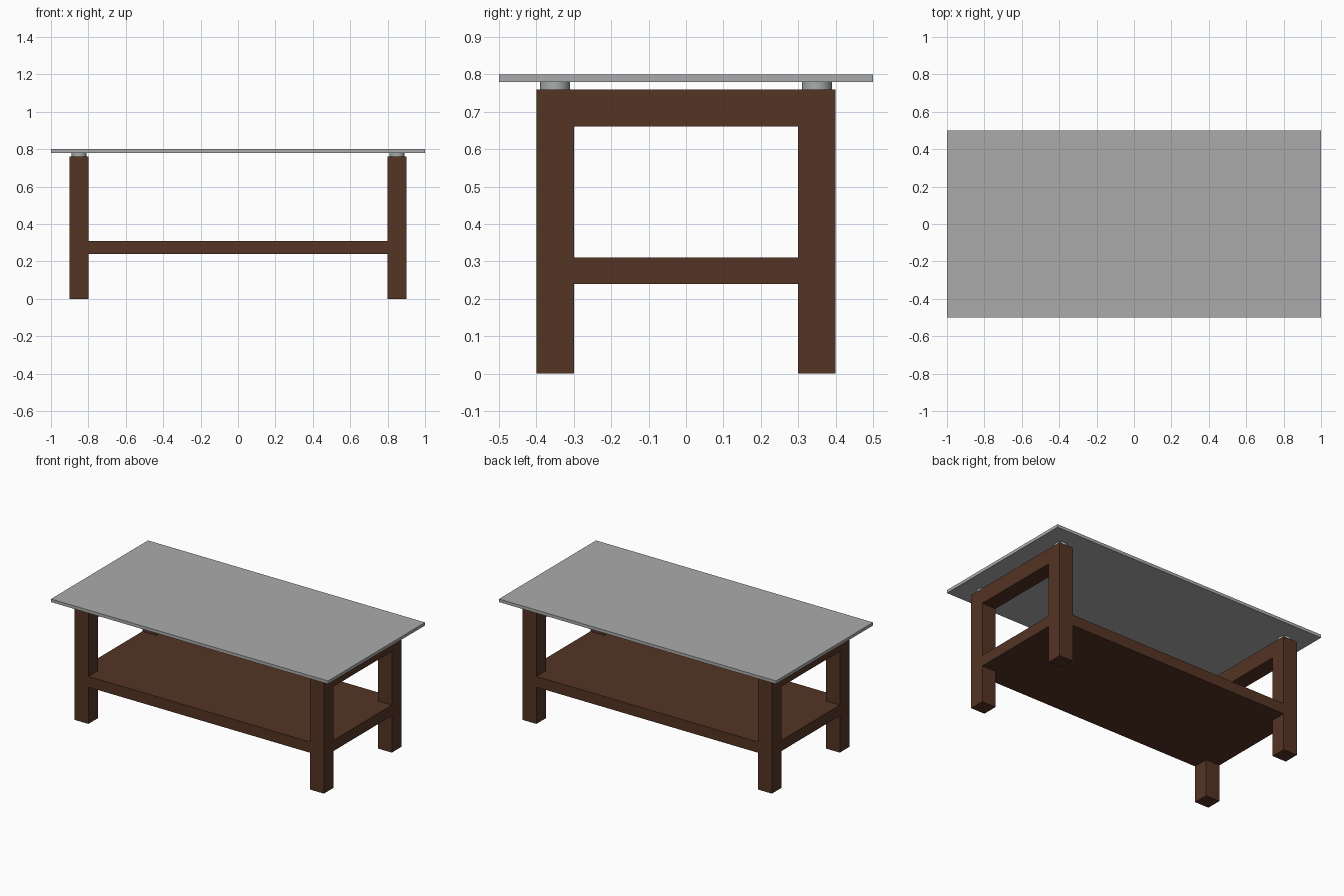
import bpy, bmesh

if "Cube" in bpy.data.objects:
    bpy.data.objects.remove(bpy.data.objects["Cube"])


def material(name, rgb):
    m = bpy.data.materials.new(name)
    m.diffuse_color = (*rgb, 1)
    m.use_nodes = True
    m.node_tree.nodes["Principled BSDF"].inputs["Base Color"].default_value = m.diffuse_color
    return m


wood = material("dark wood", (0.09, 0.034, 0.018))
grey = material("grey top", (0.41, 0.41, 0.41))
metal = material("grey metal", (0.39, 0.42, 0.40))


def box(name, lo, hi, mat):
    """Box between two opposite corners."""
    bpy.ops.mesh.primitive_cube_add(size=1, location=[(a + b) / 2 for a, b in zip(lo, hi)])
    ob = bpy.context.object
    ob.name = name
    ob.scale = [b - a for a, b in zip(lo, hi)]
    bpy.ops.object.transform_apply(location=False, rotation=False, scale=True)
    ob.data.materials.append(mat)
    return ob


# table top
box("table_top", (-1, -0.5, 0.78), (1, 0.5, 0.80), grey)

for sx, side in ((-1, "left"), (1, "right")):
    x = 0.85 * sx
    # rail joining the two legs of each end frame
    box(f"{side}_top_rail", (x - 0.05, -0.3, 0.66), (x + 0.05, 0.3, 0.76), wood)
    for sy, end in ((-1, "front"), (1, "back")):
        y = 0.35 * sy
        # leg
        box(f"{end}_{side}_leg", (x - 0.05, y - 0.05, 0), (x + 0.05, y + 0.05, 0.76), wood)
        # round spacer between leg and top
        bpy.ops.mesh.primitive_cylinder_add(vertices=32, radius=0.04, depth=0.02,
                                            location=(x, y, 0.77))
        spacer = bpy.context.object
        spacer.name = f"{end}_{side}_spacer"
        spacer.data.materials.append(metal)
        bpy.ops.object.shade_smooth_by_angle()

# lower shelf, flush with the legs and notched around them
outline = []
for sx, sy in ((1, 1), (-1, 1), (-1, -1), (1, -1)):
    corner = [(0.9, 0.3), (0.8, 0.3), (0.8, 0.4)]
    if sx * sy < 0:
        corner.reverse()
    outline += [(sx * px, sy * py) for px, py in corner]

bm = bmesh.new()
face = bm.faces.new([bm.verts.new((px, py, 0.24)) for px, py in outline])
top = bmesh.ops.extrude_face_region(bm, geom=[face], use_keep_orig=True)
bmesh.ops.translate(bm, vec=(0, 0, 0.07),
                    verts=[v for v in top["geom"] if isinstance(v, bmesh.types.BMVert)])
bmesh.ops.recalc_face_normals(bm, faces=bm.faces)
mesh = bpy.data.meshes.new("lower_shelf")
bm.to_mesh(mesh)
bm.free()
mesh.materials.append(wood)
bpy.context.collection.objects.link(bpy.data.objects.new("lower_shelf", mesh))
